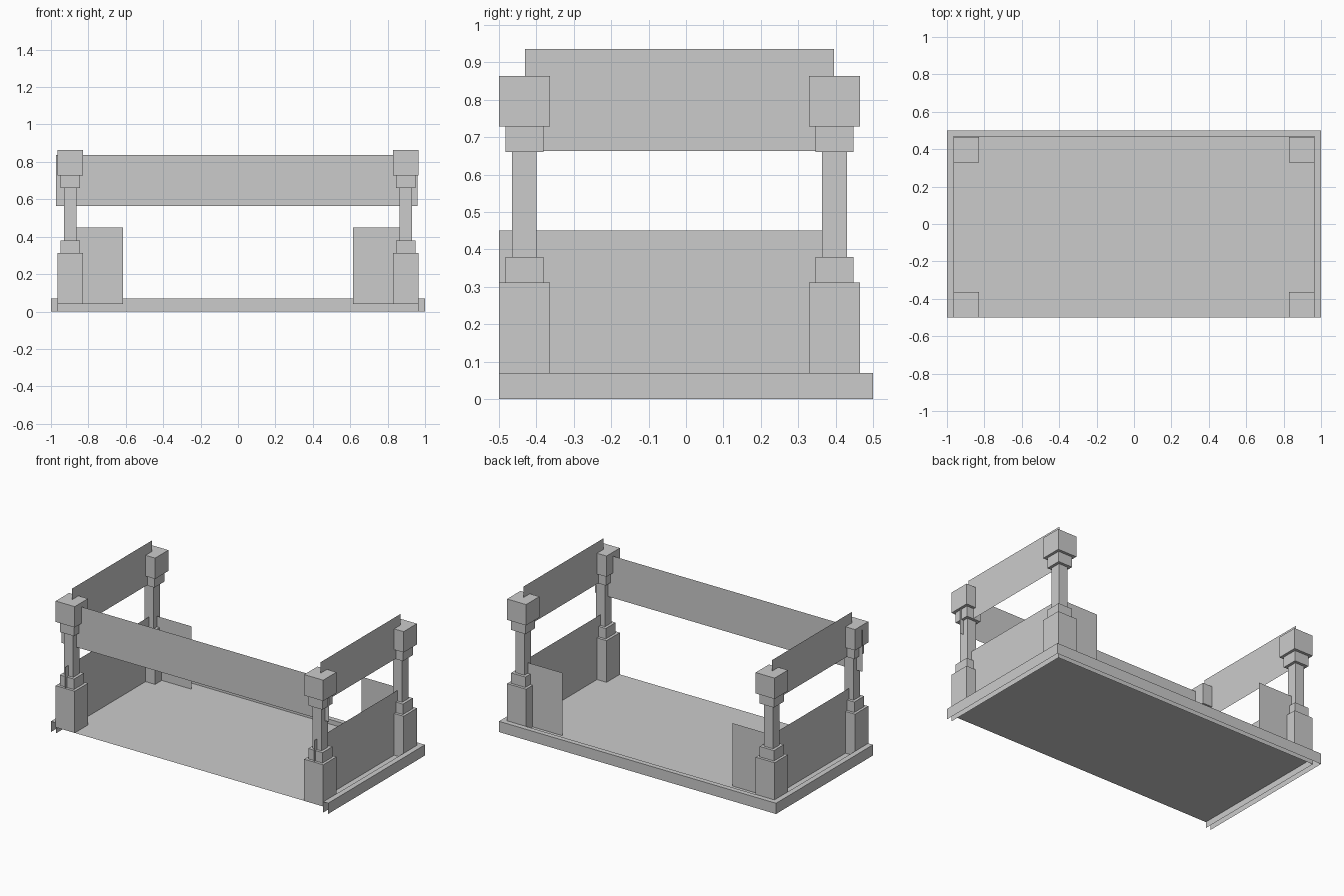
import bpy

if "Cube" in bpy.data.objects:
    bpy.data.objects.remove(bpy.data.objects["Cube"])

POST_X, FRONT_Y, BACK_Y = 0.897, -0.432, 0.397   # post centre lines
FLOOR_X, FLOOR_Z, RIM_Z = 0.965, 0.04, 0.07


def make_object(name, verts, faces, mirror=False):
    mesh = bpy.data.meshes.new(name)
    mesh.from_pydata(verts, [], faces)
    mesh.update()
    obj = bpy.data.objects.new(name, mesh)
    bpy.context.collection.objects.link(obj)
    if mirror:
        mod = obj.modifiers.new("mirror", 'MIRROR')
        mod.use_axis = (True, False, False)
    return obj


def panel_along_x(name, x0, x1, y, z0, z1, mirror=False):
    verts = [(x0, y, z0), (x1, y, z0), (x1, y, z1), (x0, y, z1)]
    return make_object(name, verts, [(0, 1, 2, 3)], mirror)


def panel_along_y(name, x, y0, y1, z0, z1):
    verts = [(x, y0, z0), (x, y1, z0), (x, y1, z1), (x, y0, z1)]
    return make_object(name, verts, [(0, 1, 2, 3)], mirror=True)


def post(name, y):
    # square stepped profile: (half width, height)
    profile = [(0.0685, FLOOR_Z), (0.0685, 0.312), (0.051, 0.312), (0.051, 0.38),
               (0.033, 0.38), (0.033, 0.66), (0.051, 0.66), (0.051, 0.728),
               (0.0685, 0.728), (0.0685, 0.864)]
    corners = [(-1, -1), (1, -1), (1, 1), (-1, 1)]
    verts = [(POST_X + sx * h, y + sy * h, z)
             for h, z in profile for sx, sy in corners]
    faces = []
    for r in range(len(profile) - 1):
        for c in range(4):
            d = (c + 1) % 4
            faces.append((r * 4 + c, r * 4 + d, r * 4 + 4 + d, r * 4 + 4 + c))
    last = len(verts) - 4
    faces.append((last, last + 1, last + 2, last + 3))
    return make_object(name, verts, faces, mirror=True)


# floor sheet, open at the front
make_object("floor",
            [(-FLOOR_X, -0.5, FLOOR_Z), (FLOOR_X, -0.5, FLOOR_Z),
             (FLOOR_X, 0.467, FLOOR_Z), (-FLOOR_X, 0.467, FLOOR_Z)],
            [(0, 1, 2, 3)])

# raised rim around the sides and back: an open channel swept along a U path
path = [((-FLOOR_X, -0.5), (-1, -0.5)), ((-FLOOR_X, 0.467), (-1, 0.5)),
        ((FLOOR_X, 0.467), (1, 0.5)), ((FLOOR_X, -0.5), (1, -0.5))]
verts, faces = [], []
for inner, outer in path:
    verts += [(*inner, 0), (*inner, RIM_Z), (*outer, RIM_Z), (*outer, 0)]
for i in range(3):
    for k in range(3):
        a = i * 4 + k
        faces.append((a + 1, a, a + 4, a + 5))
make_object("rim", verts, faces)

# four stepped posts
post("front_posts", FRONT_Y)
post("back_posts", BACK_Y)

# low walls
panel_along_y("side_walls", POST_X, -0.5, BACK_Y, FLOOR_Z, 0.45)
panel_along_x("back_walls", 0.615, POST_X, BACK_Y, FLOOR_Z, 0.45, mirror=True)

# upper boards
panel_along_y("side_boards", POST_X, -0.43, 0.396, 0.663, 0.936)
panel_along_x("front_board", -0.972, 0.96, FRONT_Y, 0.564, 0.837)
